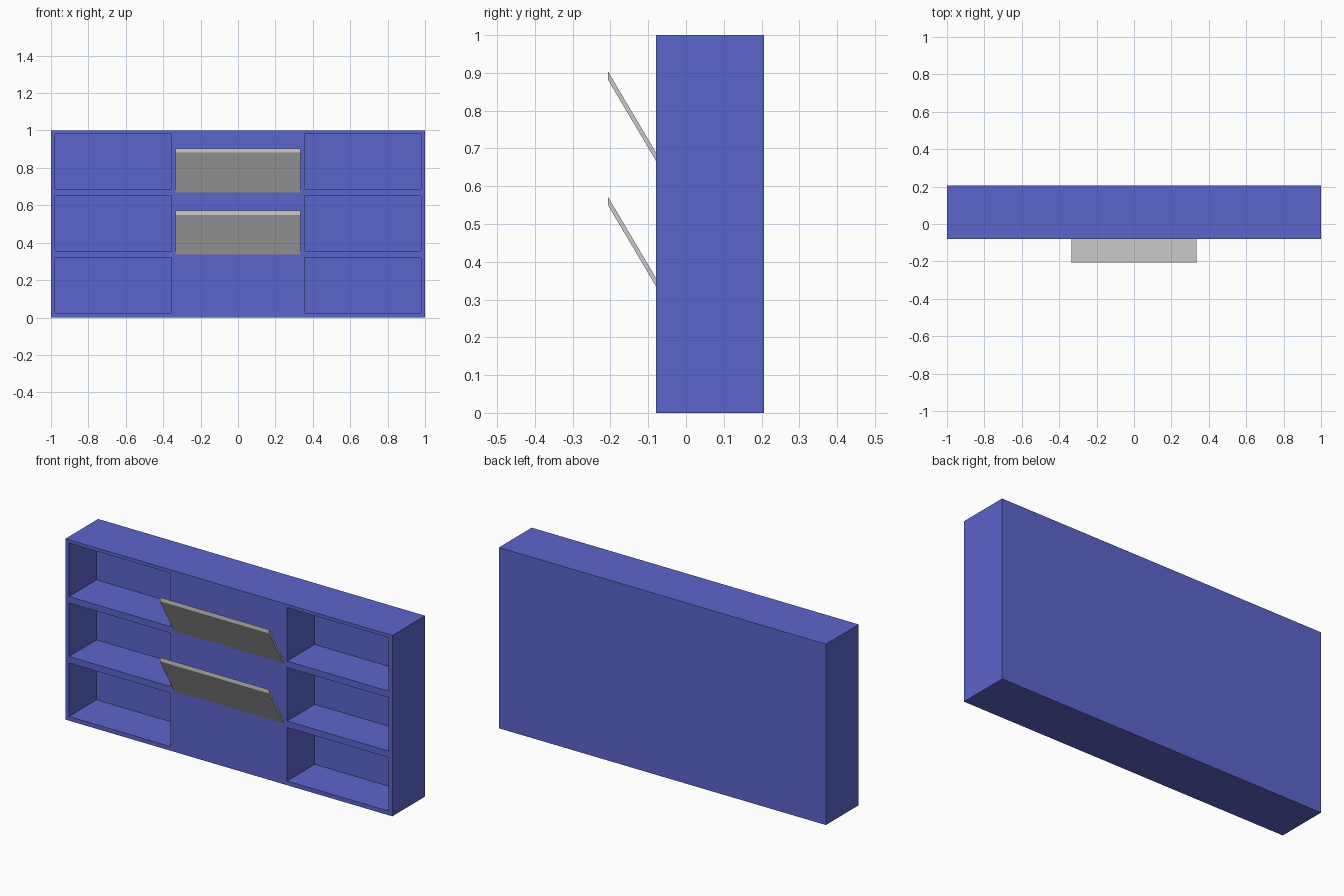
import bpy, bmesh
from mathutils import Vector

if "Cube" in bpy.data.objects:
    bpy.data.objects.remove(bpy.data.objects["Cube"])

BLUE = bpy.data.materials.new("blue_paint")
BLUE.diffuse_color = (0.105, 0.13, 0.6, 1)
BLUE.use_nodes = True
BLUE.node_tree.nodes["Principled BSDF"].inputs["Base Color"].default_value = BLUE.diffuse_color

FRONT, BACK = -0.08, 0.206
X_IN, X_OUT = 0.356, 0.978               # sides of the cubbies
CUBBIES = [(0.023 + i * 0.3315, 0.319 + i * 0.3315) for i in range(3)]
DEPTH = 0.242


def finish(bm, name, material=None):
    bmesh.ops.recalc_face_normals(bm, faces=bm.faces)
    mesh = bpy.data.meshes.new(name)
    bm.to_mesh(mesh)
    bm.free()
    obj = bpy.data.objects.new(name, mesh)
    bpy.context.collection.objects.link(obj)
    if material:
        mesh.materials.append(material)
    return obj


def slice_at(bm, point, normal):
    geom = bm.verts[:] + bm.edges[:] + bm.faces[:]
    bmesh.ops.bisect_plane(bm, geom=geom, plane_co=point, plane_no=normal)


# Cabinet: a box whose front is sliced into a grid, with cubbies pushed in
bm = bmesh.new()
bmesh.ops.create_cube(bm, size=1)
bmesh.ops.scale(bm, vec=(2, BACK - FRONT, 1), verts=bm.verts)
bmesh.ops.translate(bm, vec=(0, (BACK + FRONT) / 2, 0.5), verts=bm.verts)
for x in (-X_OUT, -X_IN, X_IN, X_OUT):
    slice_at(bm, (x, 0, 0), (1, 0, 0))
for bottom, top in CUBBIES:
    slice_at(bm, (0, 0, bottom), (0, 0, 1))
    slice_at(bm, (0, 0, top), (0, 0, 1))


def is_cubby(face):
    c = face.calc_center_median()
    return (abs(c.y - FRONT) < 1e-4 and X_IN < abs(c.x) < X_OUT
            and any(b < c.z < t for b, t in CUBBIES))


cells = [f for f in bm.faces if is_cubby(f)]
pushed = bmesh.ops.extrude_discrete_faces(bm, faces=cells)["faces"]
bmesh.ops.translate(bm, vec=(0, DEPTH, 0),
                    verts=list({v for f in pushed for v in f.verts}))
finish(bm, "cabinet", BLUE)

# Two sloping display boards on the middle panel
PROFILE = [(FRONT, 0), (FRONT, 0.022), (-0.206, 0.235), (-0.206, 0.213)]
for name, z in (("lower_display_board", 0.336), ("upper_display_board", 0.668)):
    bm = bmesh.new()
    side = bm.faces.new([bm.verts.new((-0.334, y, z + h)) for y, h in PROFILE])
    ext = bmesh.ops.extrude_face_region(bm, geom=[side], use_keep_orig=True)
    moved = [g for g in ext["geom"] if isinstance(g, bmesh.types.BMVert)]
    bmesh.ops.translate(bm, vec=Vector((0.668, 0, 0)), verts=moved)
    finish(bm, name)
